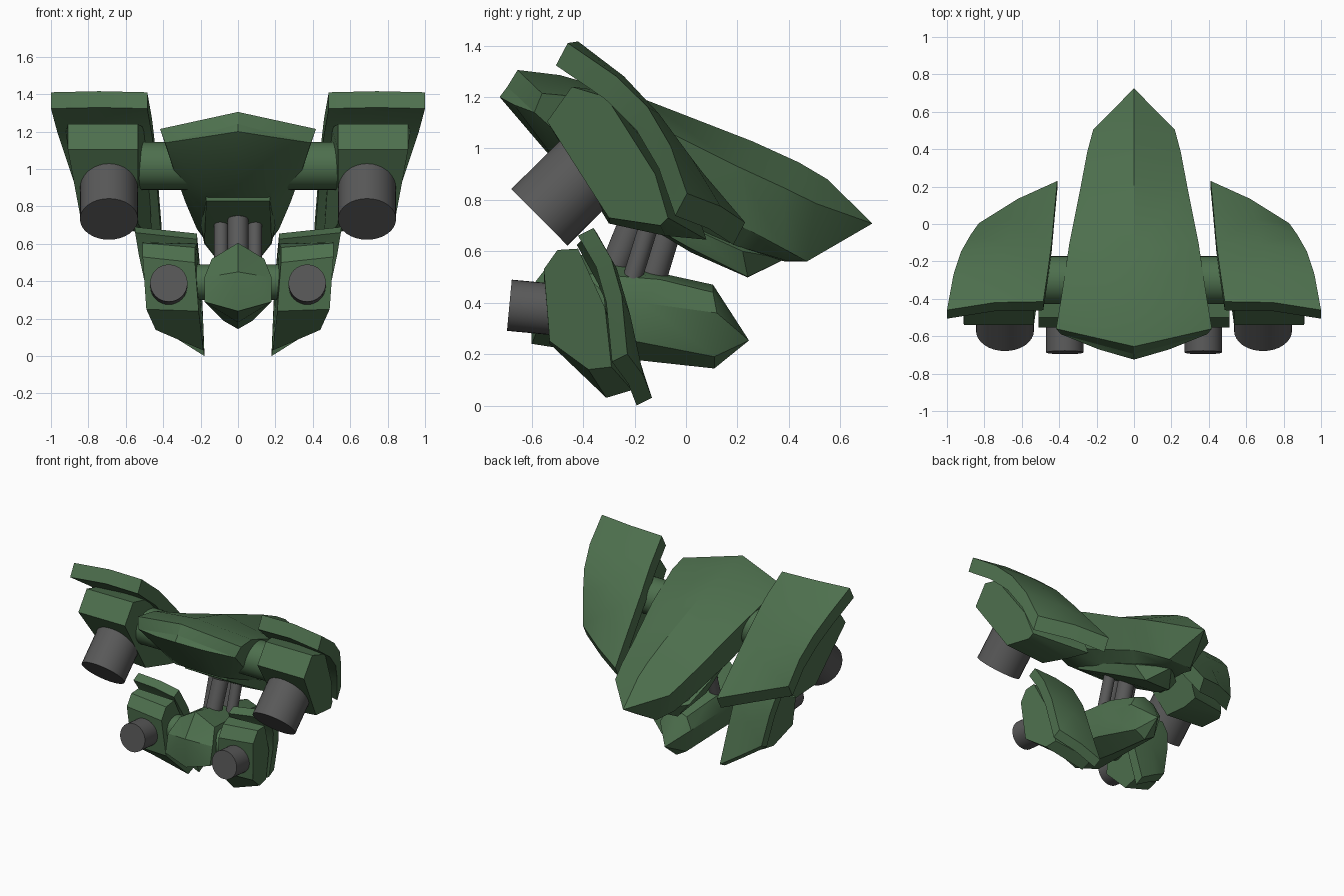
import bpy, bmesh
from mathutils import Vector, Matrix

if "Cube" in bpy.data.objects:
    bpy.data.objects.remove(bpy.data.objects["Cube"])


def material(name, rgb):
    m = bpy.data.materials.new(name)
    m.diffuse_color = (*rgb, 1)
    m.use_nodes = True
    m.node_tree.nodes["Principled BSDF"].inputs["Base Color"].default_value = m.diffuse_color
    return m


GREEN = material("green_armour", (0.075, 0.16, 0.075))
GREY = material("dark_metal", (0.1, 0.1, 0.1))


def add_object(name, bm, mat):
    bmesh.ops.remove_doubles(bm, verts=bm.verts, dist=0.0005)
    bmesh.ops.recalc_face_normals(bm, faces=bm.faces)
    me = bpy.data.meshes.new(name)
    bm.to_mesh(me)
    bm.free()
    me.materials.append(mat)
    ob = bpy.data.objects.new(name, me)
    bpy.context.collection.objects.link(ob)
    bpy.ops.object.select_all(action='DESELECT')
    ob.select_set(True)
    bpy.context.view_layer.objects.active = ob
    bpy.ops.object.shade_smooth_by_angle()


def both_sides(name, verts, faces, mat=GREEN):
    """Mesh from right-hand geometry plus its mirror image."""
    bm = bmesh.new()
    for s in (1, -1):
        vs = [bm.verts.new((s * x, y, z)) for x, y, z in verts]
        for f in faces:
            bm.faces.new([vs[i] for i in f])
    add_object(name, bm, mat)


def loft(name, rows, front):
    """Skin half cross-sections (top centre to bottom centre), closed by a front point and a rear tip."""
    n = len(rows[0])
    verts = [p for r in rows for p in r] + [front]
    last = len(verts) - 1
    faces = []
    for j in range(n - 1):
        faces.append((last, j, j + 1))
        for i in range(len(rows) - 1):
            a = i * n + j
            faces.append((a, a + 1, a + n + 1, a + n))
    both_sides(name, verts, faces)


def prism(name, inner, outer):
    """Solid between an inner and an outer side profile."""
    n = len(inner)
    faces = [tuple(range(n)), tuple(range(n, 2 * n))]
    faces += [(i, (i + 1) % n, n + (i + 1) % n, n + i) for i in range(n)]
    both_sides(name, inner + outer, faces)


def plate(name, inner, outer, bulge, offset):
    """Curved armour plate spanning two edge curves, thickened along offset."""
    top = []
    for a, b in zip(inner, outer):
        a, b = Vector(a), Vector(b)
        top += [a, (a + b) / 2 + Vector(bulge), b]
    low = [p + Vector(offset) for p in top]
    m, k = len(top), len(inner)
    faces = []
    for i in range(k - 1):
        for j in range(2):
            q = (3 * i + j, 3 * i + j + 1, 3 * i + j + 4, 3 * i + j + 3)
            faces += [q, tuple(v + m for v in q)]
    rim = ([0, 1] + [3 * i + 2 for i in range(k)] + [m - 2]
           + [3 * i for i in range(k - 1, 0, -1)])
    faces += [(a, b, b + m, a + m) for a, b in zip(rim, rim[1:] + rim[:1])]
    both_sides(name, top + low, faces)


def rod(name, a, b, r, mat, mirrored=True):
    bm = bmesh.new()
    for s in ((1, -1) if mirrored else (1,)):
        p, q = Vector((s * a[0], *a[1:])), Vector((s * b[0], *b[1:]))
        d = q - p
        mtx = Matrix.Translation((p + q) / 2) @ d.to_track_quat('Z', 'Y').to_matrix().to_4x4()
        bmesh.ops.create_cone(bm, cap_ends=True, segments=32, radius1=r, radius2=r,
                              depth=d.length, matrix=mtx)
    add_object(name, bm, mat)


# Upper hull: ridge, chine, lower side, belly edge, keel
loft("upper_hull", [
    [(0, -.655, 1.305), (.417, -.56, 1.214), (.39, -.59, 1.14), (.19, -.67, 1.17), (0, -.725, 1.2)],
    [(0, -.49, 1.285), (.39, -.4, 1.2), (.335, -.4, .97), (.18, -.46, .89), (0, -.46, .89)],
    [(0, -.16, 1.19), (.345, -.1, 1.08), (.28, -.1, .82), (.18, -.1, .73), (0, -.1, .72)],
    [(0, .26, 1.027), (.285, .2, .93), (.22, .25, .68), (.16, .2, .62), (0, .2, .61)],
    [(0, .44, .945), (.25, .385, .845), (.17, .38, .61), (.1, .385, .565), (0, .385, .56)],
    [(0, .55, .88), (.218, .505, .786), (.09, .47, .56), (.05, .47, .56), (0, .47, .56)],
    [(0, .725, .708)] * 5], front=(0, -.695, 1.24))

# Belly block under the upper hull
loft("belly_block", [
    [(0, -.35, .88), (.17, -.37, .86), (.17, -.37, .83), (0, -.37, .83)],
    [(0, 0, .8), (.2, 0, .7), (.18, .02, .61), (0, .02, .595)],
    [(0, .24, .7), (.18, .22, .6), (.1, .24, .5), (0, .24, .498)],
    [(0, .385, .57)] * 4], front=(0, -.37, .85))

# Upper pods
plate("upper_wing_plates",
      [(.485, -.415, 1.41), (.46, -.25, 1.27), (.44, -.1, 1.1), (.425, .07, .9), (.41, .23, .712)],
      [(1, -.46, 1.41), (.965, -.27, 1.28), (.925, -.148, 1.16), (.875, -.06, 1.01), (.83, .004, .825)],
      (0, .018, .006), (0, -.046, -.087))
prism("upper_pods",
      [(.535, -.444, 1.24), (.535, -.54, 1.105), (.535, -.3, .708), (.5, -.08, .66),
       (.46, .08, .645), (.47, .02, .82), (.5, -.29, 1.22)],
      [(.91, -.444, 1.24), (.91, -.54, 1.105), (.84, -.3, .73), (.82, -.1, .7),
       (.81, -.07, .73), (.84, -.12, .9), (.92, -.31, 1.2)])
rod("upper_thrusters", (.69, -.25, 1.05), (.69, -.57, .732), .155, GREY)
rod("upper_arms", (.25, -.3, 1.017), (.6, -.3, 1.017), .128, GREEN)

# Struts joining both hulls
rod("side_struts", (.09, -.12, .78), (.09, -.235, .41), .038, GREY)
rod("front_strut", (0, -.2, .73), (0, -.33, .41), .055, GREY, False)
rod("rear_strut", (0, -.05, .76), (0, -.15, .43), .055, GREY, False)

# Lower hull: ridge, shoulder, chine, lower side, keel
loft("lower_hull", [
    [(0, -.49, .605), (.14, -.47, .52), (.18, -.55, .42), (.18, -.58, .29), (0, -.6, .24)],
    [(0, -.1, .515), (.12, -.1, .49), (.165, -.17, .4), (.14, -.2, .25), (0, -.22, .18)],
    [(0, .105, .47), (.08, .105, .44), (.125, .12, .36), (.08, .11, .19), (0, .11, .144)],
    [(0, .245, .253)] * 5], front=(0, -.61, .45))

# Lower pods
plate("lower_wing_plates",
      [(.22, -.365, .655), (.205, -.28, .5), (.19, -.215, .28), (.18, -.132, .03)],
      [(.55, -.36, .69), (.53, -.29, .57), (.5, -.25, .43), (.45, -.228, .2)],
      (0, .015, 0), (0, -.06, -.03))
prism("lower_pods",
      [(.23, -.5, .58), (.23, -.553, .5), (.21, -.53, .24), (.185, -.31, .03),
       (.19, -.21, .06), (.2, -.28, .3), (.22, -.42, .6)],
      [(.51, -.5, .605), (.51, -.553, .53), (.49, -.53, .25), (.44, -.38, .14),
       (.43, -.29, .15), (.47, -.315, .38), (.51, -.42, .61)])
rod("lower_thrusters", (.37, -.4, .363), (.37, -.687, .39), .1, GREY)
rod("lower_arms", (.1, -.41, .395), (.3, -.41, .395), .095, GREEN)
